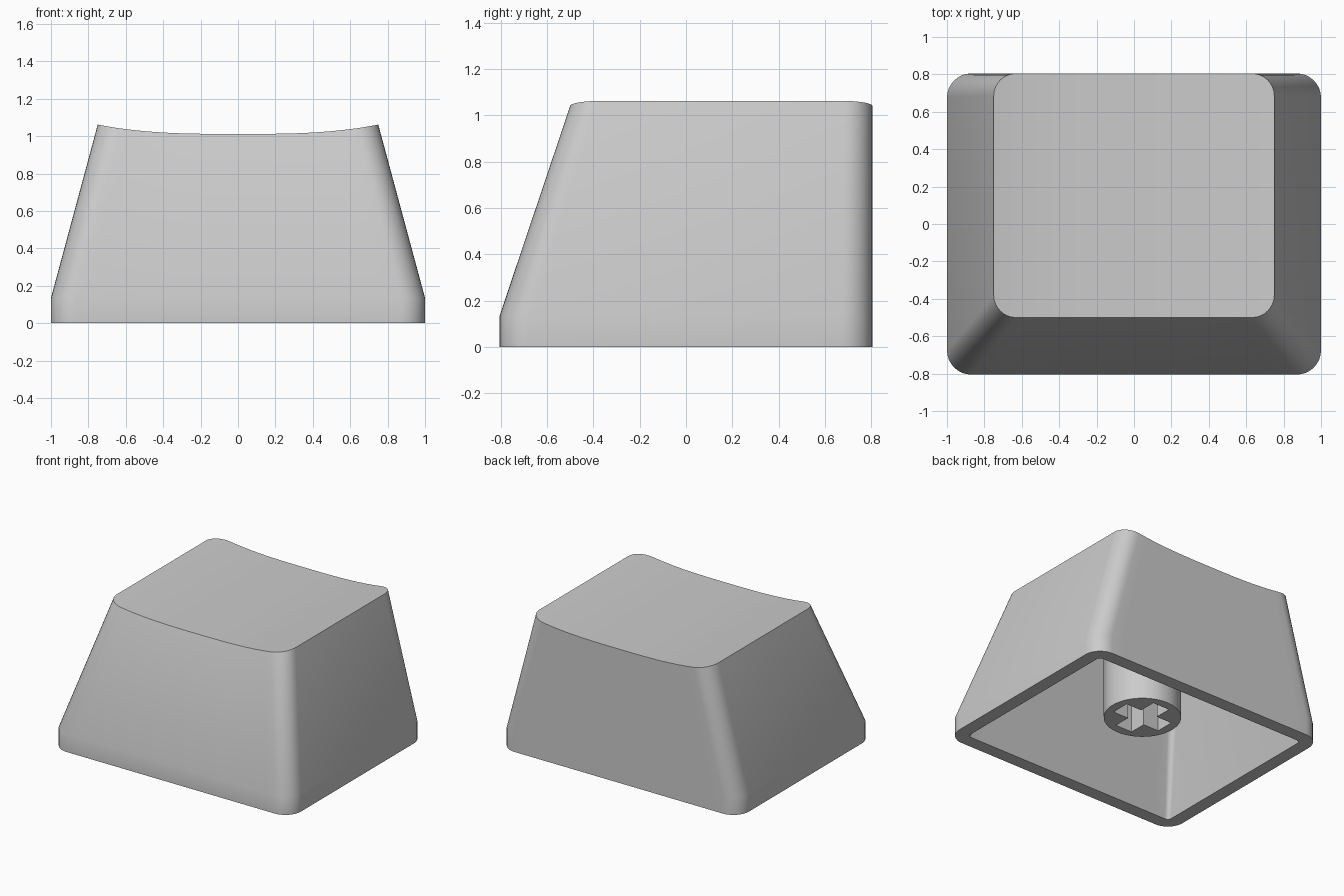
import bpy, bmesh, math

if "Cube" in bpy.data.objects:
    bpy.data.objects.remove(bpy.data.objects["Cube"])

CORNER, EDGE = 8, 20   # segments per rounded corner / per long edge


def dish(x):
    return 1.012 + 0.05 * (abs(x) / 0.75) ** 3


def outline(hx, y0, y1, r):
    """Rounded rectangle; front half runs left to right, back half mirrors it."""
    arc = [math.pi / 2 * i / CORNER for i in range(CORNER + 1)]
    left = [(-hx + r - r * math.cos(a), r - r * math.sin(a)) for a in arc]
    flat = [(-hx + r + 2 * (hx - r) * i / EDGE, 0) for i in range(1, EDGE)]
    half = left + flat + [(-x, d) for x, d in reversed(left)]
    return [(x, y0 + d) for x, d in half] + [(x, y1 - d) for x, d in reversed(half)]


def make_object(name, bm):
    bmesh.ops.recalc_face_normals(bm, faces=bm.faces)
    mesh = bpy.data.meshes.new(name)
    bm.to_mesh(mesh)
    bm.free()
    ob = bpy.data.objects.new(name, mesh)
    bpy.context.collection.objects.link(ob)
    return ob


def shade(ob):
    bpy.ops.object.select_all(action='DESELECT')
    ob.select_set(True)
    bpy.context.view_layer.objects.active = ob
    bpy.ops.object.shade_smooth_by_angle(angle=math.radians(30))


def prism(name, pts, z0, z1):
    bm = bmesh.new()
    face = bm.faces.new([bm.verts.new((x, y, z0)) for x, y in pts])
    top = bmesh.ops.extrude_face_region(bm, geom=[face])['geom']
    bmesh.ops.translate(bm, vec=(0, 0, z1 - z0),
                        verts=[v for v in top if isinstance(v, bmesh.types.BMVert)])
    return make_object(name, bm)


# Hollow shell: lofted from the cavity ceiling, down to the rim, up to the dished top
sections = [
    (outline(0.685, -0.385, 0.705, 0.05), lambda x: 0.93),
    (outline(0.90, -0.705, 0.705, 0.03), lambda x: 0.0),
    (outline(1.0, -0.805, 0.805, 0.13), lambda x: 0.0),
    (outline(1.0, -0.805, 0.805, 0.13), lambda x: 0.135),
    (outline(0.75, -0.50, 0.805, 0.12), dish),
]
bm = bmesh.new()
rings = [[bm.verts.new((x, y, z(x))) for x, y in pts] for pts, z in sections]
n = len(rings[0])
for a, b in zip(rings, rings[1:]):
    for i in range(n):
        j = (i + 1) % n
        bm.faces.new((a[i], a[j], b[j], b[i]))
for ring in (rings[0], rings[-1]):
    for i in range(n // 2 - 1):
        bm.faces.new((ring[i], ring[i + 1], ring[n - 2 - i], ring[n - 1 - i]))
shade(make_object("keycap_shell", bm))

# Stem with a cross-shaped socket
SY, R, L, W = 0.09, 0.266, 0.2, 0.07
circle = [(R * math.cos(t * math.tau / 48), SY + R * math.sin(t * math.tau / 48))
          for t in range(48)]
stem = prism("stem", circle, 0.13, 0.94)
arm = [(L, -W), (L, W), (W, W)]
cross = []
for k in range(4):
    c, s = round(math.cos(k * math.pi / 2)), round(math.sin(k * math.pi / 2))
    cross += [(x * c - y * s, SY + x * s + y * c) for x, y in arm]
cutter = prism("socket_cutter", cross, 0.0, 0.55)
cutter.hide_render = True
mod = stem.modifiers.new("socket", 'BOOLEAN')
mod.operation, mod.solver, mod.object = 'DIFFERENCE', 'EXACT', cutter
bpy.context.view_layer.objects.active = stem
bpy.ops.object.modifier_apply(modifier=mod.name)
bpy.data.objects.remove(cutter)
shade(stem)
